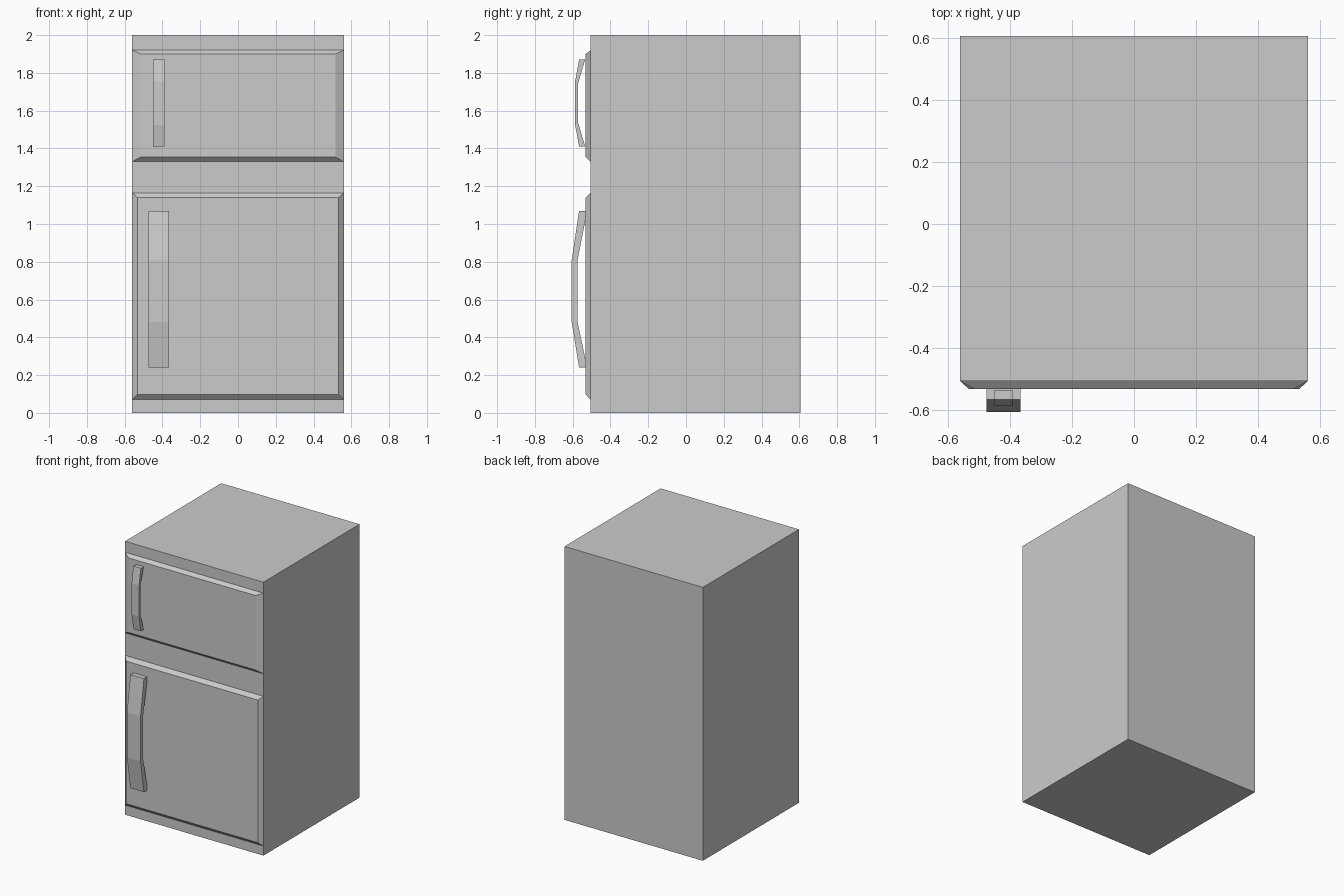
import bpy

if "Cube" in bpy.data.objects:
    bpy.data.objects.remove(bpy.data.objects["Cube"])


def loft(name, ring_a, ring_b):
    """Solid between two matching polygon rings, with both ends capped."""
    n = len(ring_a)
    faces = [tuple(range(n)), tuple(range(2 * n - 1, n - 1, -1))]
    faces += [(i, i + n, (i + 1) % n + n, (i + 1) % n) for i in range(n)]
    mesh = bpy.data.meshes.new(name)
    mesh.from_pydata(ring_a + ring_b, [], faces)
    obj = bpy.data.objects.new(name, mesh)
    bpy.context.collection.objects.link(obj)
    # consistent outward normals
    import bmesh
    bm = bmesh.new()
    bm.from_mesh(mesh)
    bmesh.ops.recalc_face_normals(bm, faces=bm.faces)
    bm.to_mesh(mesh)
    bm.free()
    return obj


def rect(half_w, y, z0, z1):
    return [(-half_w, y, z0), (half_w, y, z0), (half_w, y, z1), (-half_w, y, z1)]


def handle(name, x0, x1, profile):
    """Bowed bar: a y-z profile extruded along x."""
    return loft(name, [(x0, y, z) for y, z in profile],
                [(x1, y, z) for y, z in profile])


BACK, FRONT, DOOR = 0.605, -0.506, -0.531
HALF = 0.56

# Cabinet
loft("cabinet", rect(HALF, FRONT, 0, 2), rect(HALF, BACK, 0, 2))

# Doors with chamfered rims
loft("freezer_door", rect(HALF, FRONT, 1.33, 1.92), rect(0.515, DOOR, 1.355, 1.90))
loft("fridge_door", rect(HALF, FRONT, 0.07, 1.165), rect(0.533, DOOR, 0.097, 1.14))

# Bowed handles
handle("freezer_handle", -0.45, -0.39, [
    (-0.566, 1.87), (-0.587, 1.755), (-0.587, 1.525), (-0.566, 1.41),
    (-0.534, 1.41), (-0.571, 1.535), (-0.571, 1.745), (-0.534, 1.87)])
handle("fridge_handle", -0.475, -0.365, [
    (-0.566, 1.07), (-0.605, 0.81), (-0.605, 0.48), (-0.566, 0.24),
    (-0.523, 0.24), (-0.574, 0.48), (-0.574, 0.81), (-0.523, 1.07)])
